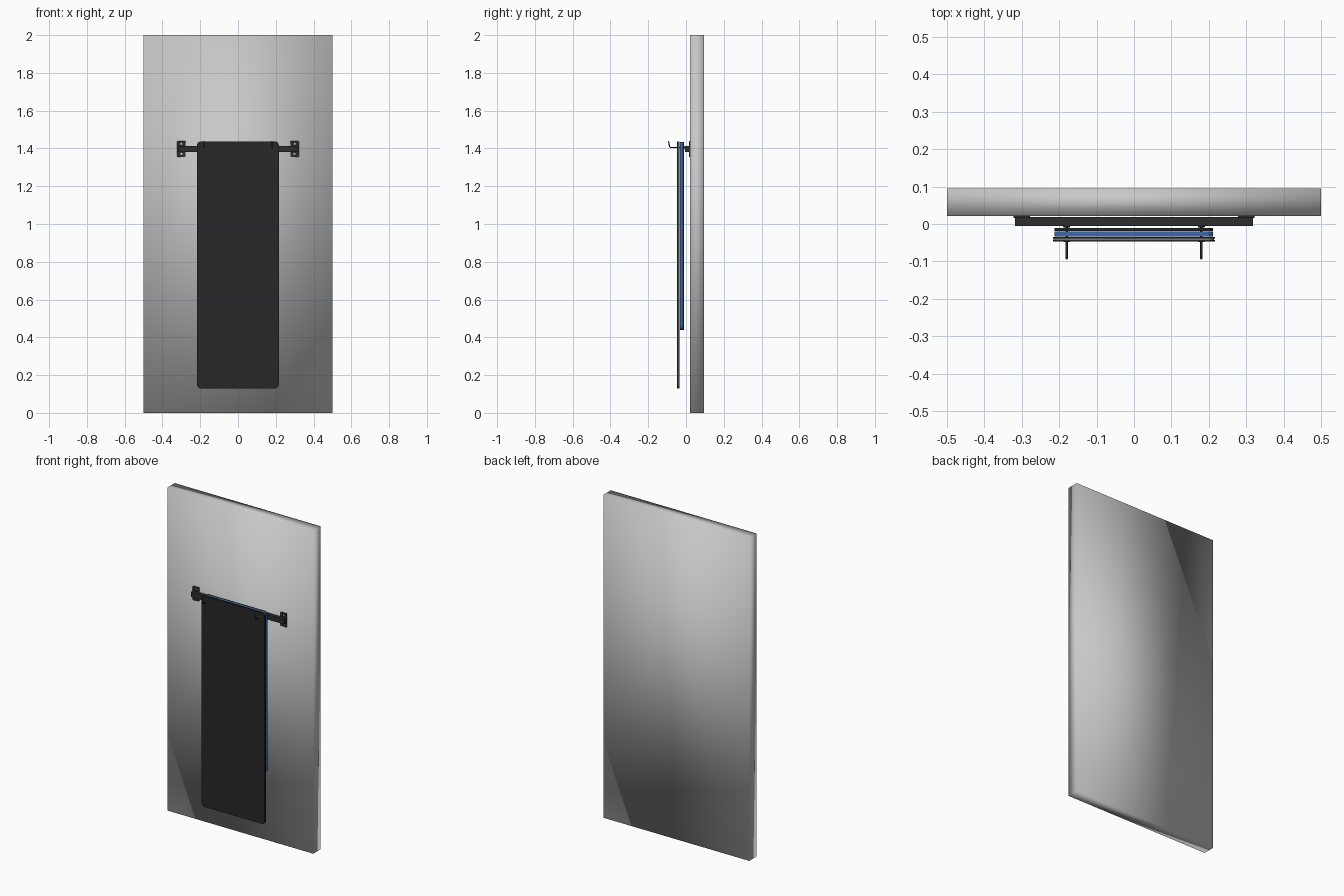
import bpy, bmesh, math
from mathutils import Matrix, Vector

if "Cube" in bpy.data.objects:
    bpy.data.objects.remove(bpy.data.objects["Cube"])


def material(name, rgb):
    m = bpy.data.materials.new(name)
    m.diffuse_color = (*rgb, 1)
    m.use_nodes = True
    m.node_tree.nodes["Principled BSDF"].inputs["Base Color"].default_value = m.diffuse_color
    return m


GREY = material("wall_grey", (0.58, 0.58, 0.58))
BLACK = material("mat_black", (0.02, 0.02, 0.02))
STEEL = material("rack_black", (0.026, 0.026, 0.026))
BLUE = material("mat_blue", (0.05, 0.14, 0.42))
CORE = material("core_grey", (0.2, 0.19, 0.19))
METAL = material("eyelet_metal", (0.5, 0.5, 0.5))


def link(name, mesh, mat):
    mesh.materials.clear()
    mesh.materials.append(mat)
    ob = bpy.data.objects.new(name, mesh)
    bpy.context.collection.objects.link(ob)
    return ob


def box(name, lo, hi, mat):
    bm = bmesh.new()
    bmesh.ops.create_cube(bm, size=1)
    lo, hi = Vector(lo), Vector(hi)
    bm.transform(Matrix.Translation((lo + hi) / 2) @ Matrix.Diagonal((*(hi - lo), 1)))
    me = bpy.data.meshes.new(name)
    bm.to_mesh(me)
    bm.free()
    return link(name, me, mat)


def curve_mesh(name, cu, mat, matrix=None):
    tmp = bpy.data.objects.new("tmp", cu)
    bpy.context.collection.objects.link(tmp)
    dg = bpy.context.evaluated_depsgraph_get()
    me = bpy.data.meshes.new_from_object(tmp.evaluated_get(dg))
    bpy.data.objects.remove(tmp)
    if matrix:
        me.transform(matrix)
    return link(name, me, mat)


def add_spline(cu, pts, closed):
    s = cu.splines.new('POLY')
    s.points.add(len(pts) - 1)
    for p, q in zip(s.points, pts):
        p.co = (*q, 1)
    s.use_cyclic_u = closed


def circle(cx, cz, r, n=16):
    return [(cx + r * math.cos(2 * math.pi * i / n),
             cz + r * math.sin(2 * math.pi * i / n), 0) for i in range(n)]


def sheet(name, x0, x1, z0, z1, y0, y1, radius, holes, hole_r, mat):
    """Upright rounded sheet with round holes, from y0 to y1."""
    cu = bpy.data.curves.new(name, 'CURVE')
    cu.dimensions = '2D'
    cu.fill_mode = 'BOTH'
    cu.extrude = (y1 - y0) / 2
    pts = []
    corners = [(x1, z1, -1, -1), (x0, z1, 1, -1), (x0, z0, 1, 1), (x1, z0, -1, 1)]
    for k, (x, z, sx, sz) in enumerate(corners):
        for i in range(7):
            a = math.pi / 2 * (k + i / 6)
            pts.append((x + sx * radius + radius * math.cos(a),
                        z + sz * radius + radius * math.sin(a), 0))
    add_spline(cu, pts, True)
    for hx, hz in holes:
        add_spline(cu, circle(hx, hz, hole_r), True)
    place = Matrix.Translation((0, (y0 + y1) / 2, 0)) @ Matrix.Rotation(math.pi / 2, 4, 'X')
    return curve_mesh(name, cu, mat, place)


def wire(name, pts, radius, mat, closed=False):
    cu = bpy.data.curves.new(name, 'CURVE')
    cu.dimensions = '3D'
    cu.bevel_depth = radius
    cu.bevel_resolution = 3
    cu.use_fill_caps = True
    add_spline(cu, pts, closed)
    ob = curve_mesh(name, cu, mat)
    for p in ob.data.polygons:
        p.use_smooth = len(p.vertices) == 4
    return ob


# wall panel, softly shaded
wall = box("wall_panel", (-0.5, 0.022, 0), (0.5, 0.095, 2), GREY)
for p in wall.data.polygons:
    p.use_smooth = True

# rack rail
HX, HZ = 0.18, 1.405
box("rack_rail", (-0.318, -0.005, 1.382), (0.318, 0.019, 1.412), STEEL)

# hanging mats, pierced for the hooks
eyes = [(-HX, HZ), (HX, HZ)]
sheet("back_mat", -0.213, 0.211, 0.44, 1.435, -0.019, -0.011, 0.02, eyes, 0.007, BLACK)
sheet("blue_mat", -0.213, 0.211, 0.44, 1.435, -0.033, -0.0195, 0.02, eyes, 0.007, BLUE)
sheet("front_mat_back_skin", -0.217, 0.216, 0.13, 1.437, -0.039, -0.035, 0.02, eyes, 0.007, BLACK)
sheet("front_mat_core", -0.215, 0.214, 0.132, 1.435, -0.043, -0.039, 0.02, eyes, 0.007, CORE)
sheet("front_mat_front_skin", -0.217, 0.216, 0.13, 1.437, -0.047, -0.043, 0.02, eyes, 0.007, BLACK)

for side, s in (("left", -1), ("right", 1)):
    # end plates with two screw holes each
    sheet(f"{side}_end_plate", min(s * 0.278, s * 0.322), max(s * 0.278, s * 0.322),
          1.355, 1.44, 0.016, 0.022, 0.004, [(s * 0.3, 1.424), (s * 0.3, 1.371)], 0.007, STEEL)
    # upturned hooks
    path = [(s * HX, 0.012, HZ), (s * HX, -0.078, HZ)]
    path += [(s * HX, -0.078 - 0.01 * math.sin(a), HZ + 0.01 - 0.01 * math.cos(a))
             for a in (math.radians(d) for d in (20, 40, 60, 80))]
    path.append((s * HX, -0.092, 1.438))
    wire(f"{side}_hook", path, 0.003, STEEL)
    # collar on the rail and metal eyelet on the front mat
    for nm, y, r, m in (("collar", -0.007, 0.002, STEEL), ("eyelet", -0.047, 0.0012, METAL)):
        ring = [(x, y, z) for x, z, _ in circle(s * HX, HZ, 0.0075)]
        wire(f"{side}_{nm}", ring, r, m, True)
